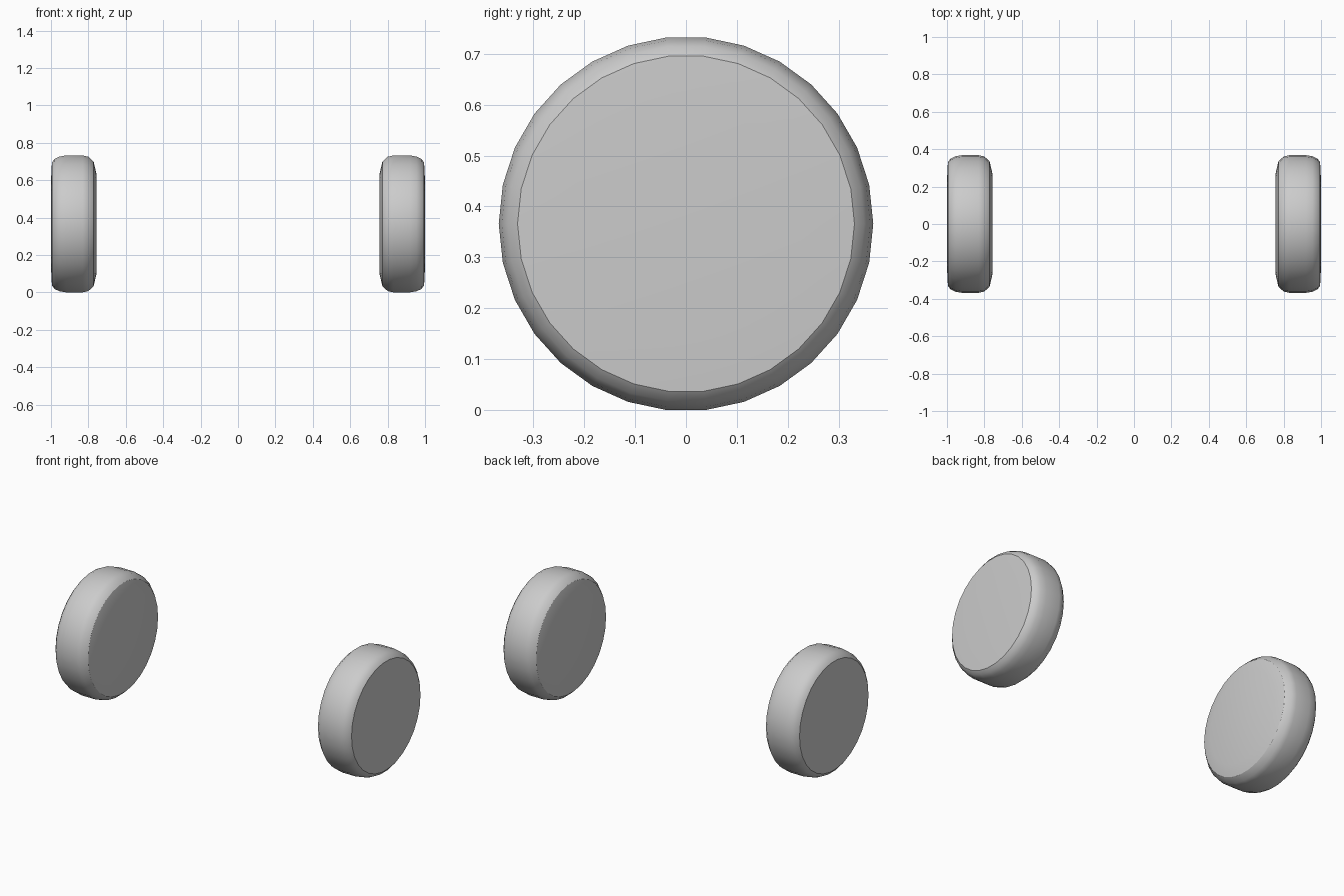
import bpy
import bmesh
import math
from mathutils import Vector

cube = bpy.data.objects.get("Cube")
if cube:
    bpy.data.objects.remove(cube, do_unlink=True)

SIDES = 30
RADIUS = 0.368
AXLE_HEIGHT = RADIUS * math.cos(math.pi / SIDES)

# Half section as (distance from centre line, radius), outer cap to inner cap
PROFILE = [
    (1.0, 0), (1.0, 0.23), (0.995, 0.331),
    (0.98, 0.35), (0.955, 0.362), (0.92, RADIUS), (0.83, RADIUS),
    (0.80, 0.361), (0.772, 0.335), (0.757, 0.27), (0.757, 0),
]

grey = bpy.data.materials.new("light_grey")
grey.use_nodes = True
colour = (0.6, 0.6, 0.6, 1)
grey.diffuse_color = colour
grey.node_tree.nodes["Principled BSDF"].inputs["Base Color"].default_value = colour


def make_wheel(name, side):
    """Turn the half section around the axle on one side."""
    bm = bmesh.new()
    verts = [bm.verts.new((side * x, r, 0)) for x, r in PROFILE]
    edges = [bm.edges.new(pair) for pair in zip(verts, verts[1:])]
    bmesh.ops.spin(bm, geom=verts + edges, cent=(0, 0, 0), axis=(1, 0, 0),
                   angle=math.tau, steps=SIDES)
    bmesh.ops.remove_doubles(bm, verts=bm.verts[:], dist=0.0005)
    bmesh.ops.translate(bm, verts=bm.verts[:], vec=Vector((0, 0, AXLE_HEIGHT)))
    bmesh.ops.recalc_face_normals(bm, faces=bm.faces[:])
    mesh = bpy.data.meshes.new(name)
    bm.to_mesh(mesh)
    bm.free()
    mesh.materials.append(grey)
    wheel = bpy.data.objects.new(name, mesh)
    bpy.context.collection.objects.link(wheel)

    # Smooth tread, crisp cap edges
    bpy.ops.object.select_all(action="DESELECT")
    wheel.select_set(True)
    bpy.context.view_layer.objects.active = wheel
    bpy.ops.object.shade_smooth_by_angle(angle=math.radians(32))


make_wheel("left_wheel", 1)
make_wheel("right_wheel", -1)
